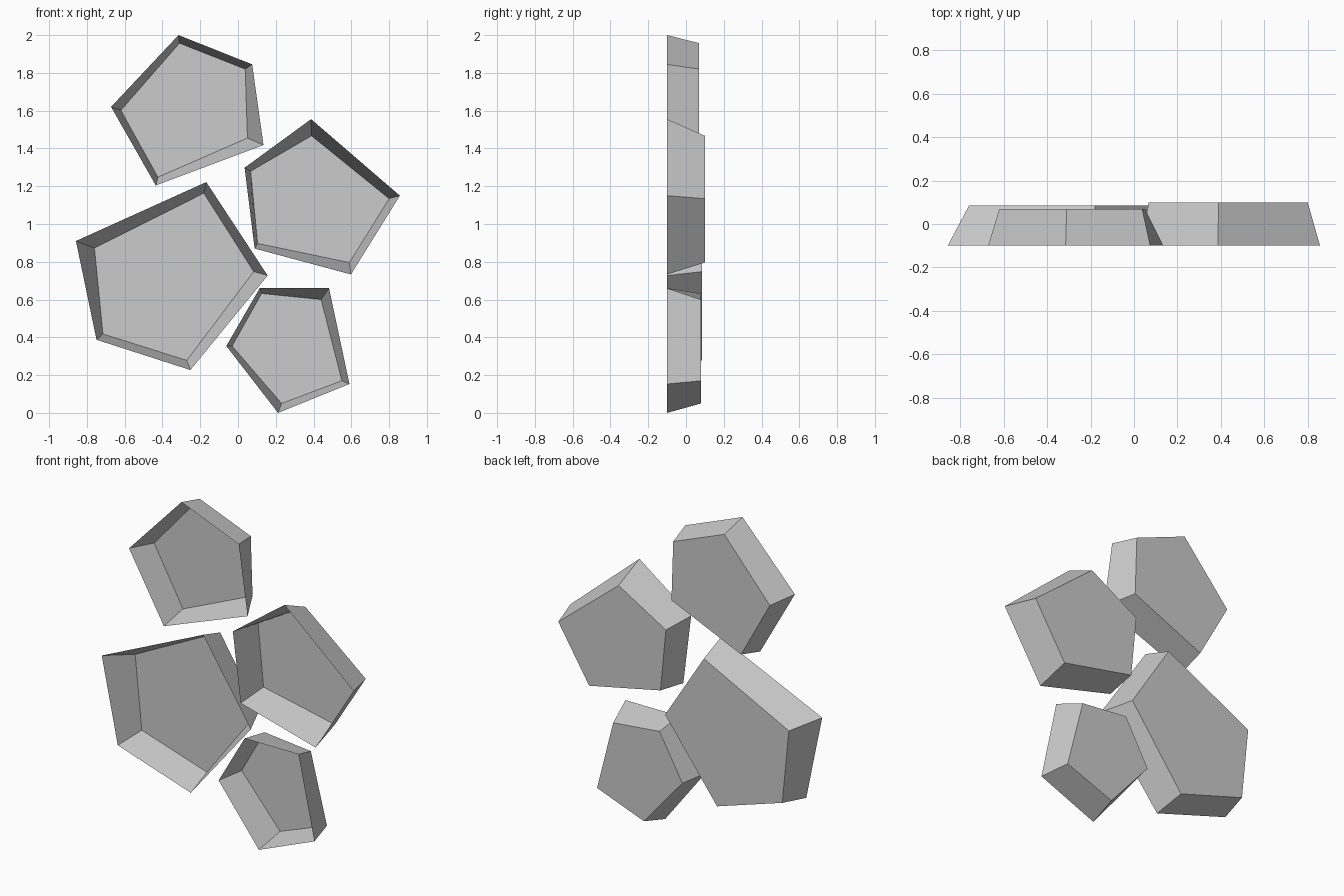
import bpy
import bmesh

cube = bpy.data.objects.get("Cube")
if cube:
    bpy.data.objects.remove(cube)

grey = bpy.data.materials.new("stone_grey")
grey.use_nodes = True
COLOUR = (0.6, 0.6, 0.6, 1)
grey.diffuse_color = COLOUR
grey.node_tree.nodes["Principled BSDF"].inputs["Base Color"].default_value = COLOUR

RIM_Y = -0.1


def shell(name, back_y, rim, back):
    """Hollow pentagonal pan: open rim in front, sloping walls, closed back."""
    bm = bmesh.new()
    front = [bm.verts.new((x, RIM_Y, z)) for x, z in rim]
    rear = [bm.verts.new((x, back_y, z)) for x, z in back]
    bm.faces.new(rear)
    for i in range(len(rim)):
        j = (i + 1) % len(rim)
        bm.faces.new((front[i], front[j], rear[j], rear[i]))
    bmesh.ops.recalc_face_normals(bm, faces=bm.faces)
    # The closed back looks away from the front
    bm.faces.ensure_lookup_table()
    bm.normal_update()
    if bm.faces[0].normal.y < 0:
        bmesh.ops.reverse_faces(bm, faces=bm.faces)
    mesh = bpy.data.meshes.new(name)
    bm.to_mesh(mesh)
    bm.free()
    mesh.materials.append(grey)
    bpy.context.collection.objects.link(bpy.data.objects.new(name, mesh))


# Corners run clockwise from the top, as (x, z)
shell("top_stone", 0.07,
      [(-.315, 2), (.075, 1.845), (.135, 1.418), (-.435, 1.204), (-.672, 1.62)],
      [(-.31, 1.957), (.038, 1.82), (.05, 1.455), (-.424, 1.248), (-.62, 1.602)])
shell("right_stone", 0.1,
      [(.387, 1.555), (.857, 1.15), (.598, .733), (.088, .87), (.035, 1.298)],
      [(.389, 1.467), (.8, 1.134), (.59, .796), (.104, .897), (.067, 1.279)])
shell("left_stone", 0.085,
      [(-.168, 1.222), (.157, .727), (-.252, .227), (-.749, .387), (-.858, .91)],
      [(-.181, 1.163), (.083, .748), (-.271, .278), (-.715, .418), (-.76, .873)])
shell("bottom_stone", 0.08,
      [(.115, .66), (.482, .66), (.59, .153), (.212, 0), (-.062, .354)],
      [(.125, .632), (.44, .6), (.55, .17), (.231, .05), (-.031, .354)])
